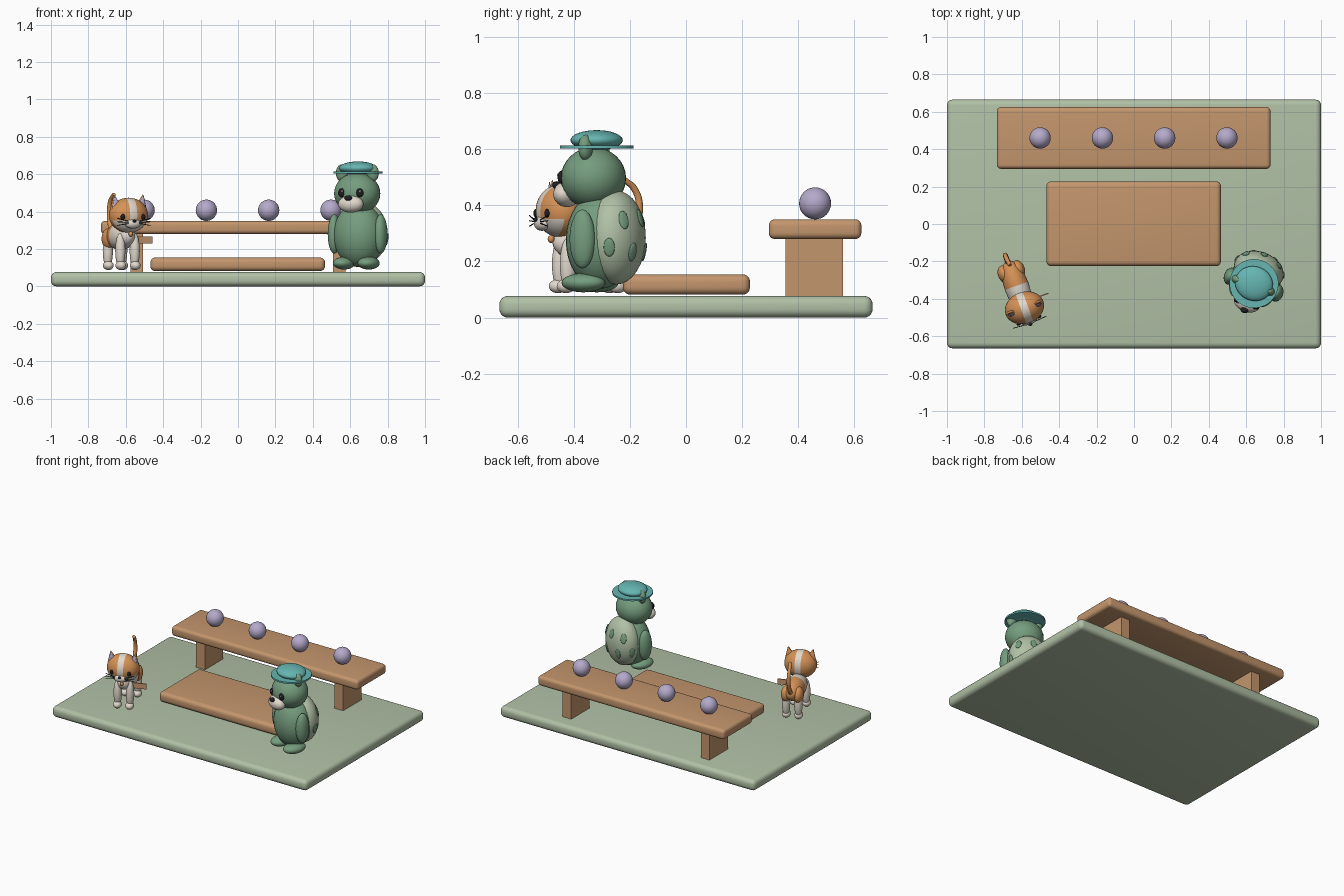
import bpy, bmesh, math
from mathutils import Matrix, Vector

if "Cube" in bpy.data.objects:
    bpy.data.objects.remove(bpy.data.objects["Cube"])


def material(name, rgb):
    col = [(c / 255 / 12.92 if c < 10 else ((c / 255 + 0.055) / 1.055) ** 2.4) for c in rgb] + [1]
    m = bpy.data.materials.new(name)
    m.use_nodes = True
    m.diffuse_color = col
    m.node_tree.nodes["Principled BSDF"].inputs["Base Color"].default_value = col
    return m


sage = material("sage", (177, 193, 166))
wood = material("warm wood", (196, 150, 109))
lilac = material("lilac", (181, 170, 203))
green = material("fern green", (117, 157, 126))
teal = material("teal", (102, 182, 178))
cream = material("cream", (226, 217, 205))
orange = material("orange", (214, 146, 86))
black = material("black", (32, 30, 34))

WORLD = Matrix.Identity(4)
BEAR = Matrix.Translation((0.65, -0.295, 0)) @ Matrix.Rotation(math.radians(-20), 4, 'Z')
CAT = Matrix.Translation((-0.625, -0.34, 0)) @ Matrix.Rotation(math.radians(20), 4, 'Z')


def finish(name, bm, mats, frame, smooth=True):
    me = bpy.data.meshes.new(name)
    for f in bm.faces:
        f.smooth = smooth
    bm.to_mesh(me)
    bm.free()
    for m in mats:
        me.materials.append(m)
    ob = bpy.data.objects.new(name, me)
    ob.matrix_world = frame
    bpy.context.collection.objects.link(ob)
    return ob


def ellipsoid(name, loc, rad, mat, frame=WORLD, rot=None, segs=32, cuts=(), second=None, rule=None):
    """Smooth ellipsoid; optional plane cuts and a rule that gives faces the second colour."""
    bm = bmesh.new()
    bmesh.ops.create_uvsphere(bm, u_segments=segs, v_segments=segs // 2, radius=1)
    turn = rot.to_matrix().to_4x4() if rot else WORLD
    bm.transform(Matrix.Translation(loc) @ turn @ Matrix.Diagonal((*rad, 1)))
    for co, no in cuts:
        bmesh.ops.bisect_plane(bm, geom=bm.verts[:] + bm.edges[:] + bm.faces[:],
                               plane_co=co, plane_no=no)
    if rule:
        for f in bm.faces:
            f.material_index = int(rule(f.calc_center_median()))
    return finish(name, bm, [mat] + ([second] if second else []), frame)


def box(name, lo, hi, mat, bevel, frame=WORLD):
    lo, hi = Vector(lo), Vector(hi)
    bm = bmesh.new()
    bmesh.ops.create_cube(bm, size=1)
    bm.transform(Matrix.Translation((lo + hi) / 2) @ Matrix.Diagonal((*(hi - lo), 1)))
    if bevel:
        bmesh.ops.bevel(bm, geom=bm.edges[:], offset=bevel, segments=5, profile=0.5, affect='EDGES')
    ob = finish(name, bm, [mat], frame)
    bpy.context.view_layer.objects.active = ob
    ob.select_set(True)
    bpy.ops.object.shade_smooth_by_angle(angle=math.radians(35))
    ob.select_set(False)
    return ob


def cone(name, loc, r1, r2, h, mat, frame, segs=40, squash=1, lean=0):
    bm = bmesh.new()
    bmesh.ops.create_cone(bm, cap_ends=True, segments=segs, radius1=r1, radius2=r2, depth=h)
    bm.transform(Matrix.Translation(loc) @ Matrix.Rotation(lean, 4, 'Y') @ Matrix.Diagonal((1, squash, 1, 1)))
    return finish(name, bm, [mat], frame, False)


def tube(name, pts, r, mat, frame, taper=1):
    cu = bpy.data.curves.new(name, 'CURVE')
    cu.dimensions = '3D'
    cu.bevel_depth = r
    cu.bevel_resolution = 3
    cu.use_fill_caps = True
    sp = cu.splines.new('BEZIER')
    sp.bezier_points.add(len(pts) - 1)
    for i, (bp, p) in enumerate(zip(sp.bezier_points, pts)):
        bp.co = p
        bp.handle_left_type = bp.handle_right_type = 'AUTO'
        bp.radius = 1 + (taper - 1) * i / (len(pts) - 1)
    cu.materials.append(mat)
    ob = bpy.data.objects.new(name, cu)
    ob.matrix_world = frame
    bpy.context.collection.objects.link(ob)


SIDES = (("left", 1), ("right", -1))

# Ground slab, low platform, bench and orbs
box("ground_slab", (-1, -0.665, 0), (1, 0.665, 0.077), sage, 0.03)
box("low_platform", (-0.468, -0.225, 0.082), (0.465, 0.228, 0.154), wood, 0.026)
box("bench_top", (-0.733, 0.295, 0.28), (0.73, 0.625, 0.35), wood, 0.022)
for side, s in SIDES:
    x = 0.542 * s
    box(side + "_bench_leg", (x - 0.034, 0.355, 0.07), (x + 0.034, 0.56, 0.29), wood, 0)
for i in range(4):
    ellipsoid(f"orb_{i + 1}", (-0.502 + i * 0.333, 0.46, 0.407), (0.057,) * 3, lilac)

# Bear body, back shell and head
ellipsoid("bear_body", (0, -0.01, 0.275), (0.138, 0.122, 0.172), green, BEAR)
SHELL, SHELL_R = Vector((0, 0.05, 0.285)), Vector((0.137, 0.1, 0.167))
ellipsoid("bear_shell", SHELL, SHELL_R, sage, BEAR)
for i, (az, el) in enumerate(((90, 25), (42, 22), (138, 22), (62, -18), (118, -18), (12, -12), (168, -12))):
    a, e = math.radians(az), math.radians(el)
    d = Vector((math.cos(a) * math.cos(e), math.sin(a) * math.cos(e), math.sin(e)))
    normal = Vector(c / r for c, r in zip(d, SHELL_R)).normalized()
    ellipsoid(f"shell_spot_{i + 1}", SHELL + d * SHELL_R, (0.02, 0.034, 0.006), green, BEAR,
              normal.to_track_quat('Z', 'Y'), 16)
ellipsoid("bear_head", (0, -0.037, 0.497), (0.125, 0.115, 0.11), green, BEAR)
ellipsoid("bear_muzzle", (0, -0.138, 0.44), (0.07, 0.045, 0.046), cream, BEAR)
ellipsoid("bear_nose", (0, -0.177, 0.472), (0.021, 0.015, 0.014), black, BEAR, segs=16)
for side, s in SIDES:
    ellipsoid(f"bear_{side}_arm", (0.132 * s, -0.031, 0.28), (0.034, 0.047, 0.105), green, BEAR)
    ellipsoid(f"bear_{side}_foot", (0.07 * s, -0.05, 0.124), (0.056, 0.08, 0.034), green, BEAR)
    ellipsoid(f"bear_{side}_ear", (0.088 * s, -0.035, 0.606), (0.033, 0.025, 0.046), green, BEAR)
    ellipsoid(f"bear_{side}_eye", (0.051 * s, -0.138, 0.5), (0.021, 0.015, 0.024), black, BEAR, segs=16)
    ellipsoid(f"bear_{side}_eye_glint", (0.051 * s + 0.006, -0.151, 0.508), (0.005, 0.004, 0.005),
              cream, BEAR, segs=12)

# Bear hat
cone("hat_brim", (0, -0.025, 0.608), 0.131, 0.131, 0.011, teal, BEAR)
ellipsoid("hat_crown", (0, -0.025, 0.632), (0.102, 0.092, 0.036), teal, BEAR)

# Cat body: cream chest and belly, orange back
ellipsoid("cat_body", (0, 0.005, 0.268), (0.066, 0.148, 0.074), orange, CAT, second=cream,
          cuts=(((0, 0.01, 0), (0, 1, 0)), ((0, 0, 0.225), (0, 0, 1))),
          rule=lambda c: c.y < 0.01 or c.z < 0.225)
for side, s in SIDES:
    for end, y in (("front", -0.1), ("back", 0.095)):
        ellipsoid(f"cat_{end}_{side}_leg", (0.041 * s, y, 0.19), (0.027, 0.03, 0.095), cream, CAT, segs=24)
        ellipsoid(f"cat_{end}_{side}_paw", (0.041 * s, y - 0.008, 0.112), (0.028, 0.034, 0.025), cream, CAT, segs=24)
    ellipsoid(f"cat_{side}_haunch", (0.04 * s, 0.09, 0.255), (0.034, 0.05, 0.055), orange, CAT, segs=24)

# Cat head: forehead stripe and pale lower face
HY = -0.115
ellipsoid("cat_head", (0, HY, 0.38), (0.107, 0.085, 0.094), orange, CAT, segs=40, second=cream,
          cuts=(((0.02, 0, 0), (1, 0, 0)), ((-0.02, 0, 0), (1, 0, 0)),
                ((0, 0, 0.352), (0, 0, 1)), ((0, HY - 0.02, 0), (0, 1, 0))),
          rule=lambda c: abs(c.x) < 0.02 or (c.z < 0.352 and c.y < HY - 0.02))
ellipsoid("cat_muzzle", (0, HY - 0.07, 0.335), (0.045, 0.025, 0.026), cream, CAT, segs=24)
ellipsoid("cat_nose", (0, HY - 0.094, 0.349), (0.011, 0.008, 0.008), black, CAT, segs=12)
for side, s in SIDES:
    cone(f"cat_{side}_ear", (0.076 * s, HY, 0.453), 0.036, 0.002, 0.075, orange, CAT, 24, 0.5, 0.2 * s)
    cone(f"cat_{side}_inner_ear", (0.076 * s, HY - 0.011, 0.454), 0.026, 0.002, 0.06, lilac, CAT, 24, 0.45, 0.2 * s)
    ellipsoid(f"cat_{side}_eye", (0.057 * s, HY - 0.071, 0.372), (0.013, 0.009, 0.016), black, CAT, segs=16)
    for i in range(3):
        tilt = (i - 1) * 0.012
        tube(f"cat_{side}_whisker_{i + 1}",
             ((0.032 * s, HY - 0.087, 0.342 + tilt / 2), (0.095 * s, HY - 0.082, 0.345 + tilt * 1.6)),
             0.002, black, CAT)

# Cat tail and collar pieces
tube("cat_tail", ((0, 0.125, 0.27), (0, 0.165, 0.32), (0, 0.185, 0.4), (0, 0.165, 0.46), (0.005, 0.125, 0.492)),
     0.015, orange, CAT, 0.7)
box("collar_strap", (0.04, -0.089, 0.23), (0.147, -0.082, 0.268), wood, 0, CAT)
ellipsoid("collar_bead", (0, -0.15, 0.28), (0.012, 0.012, 0.014), orange, CAT, segs=16)
